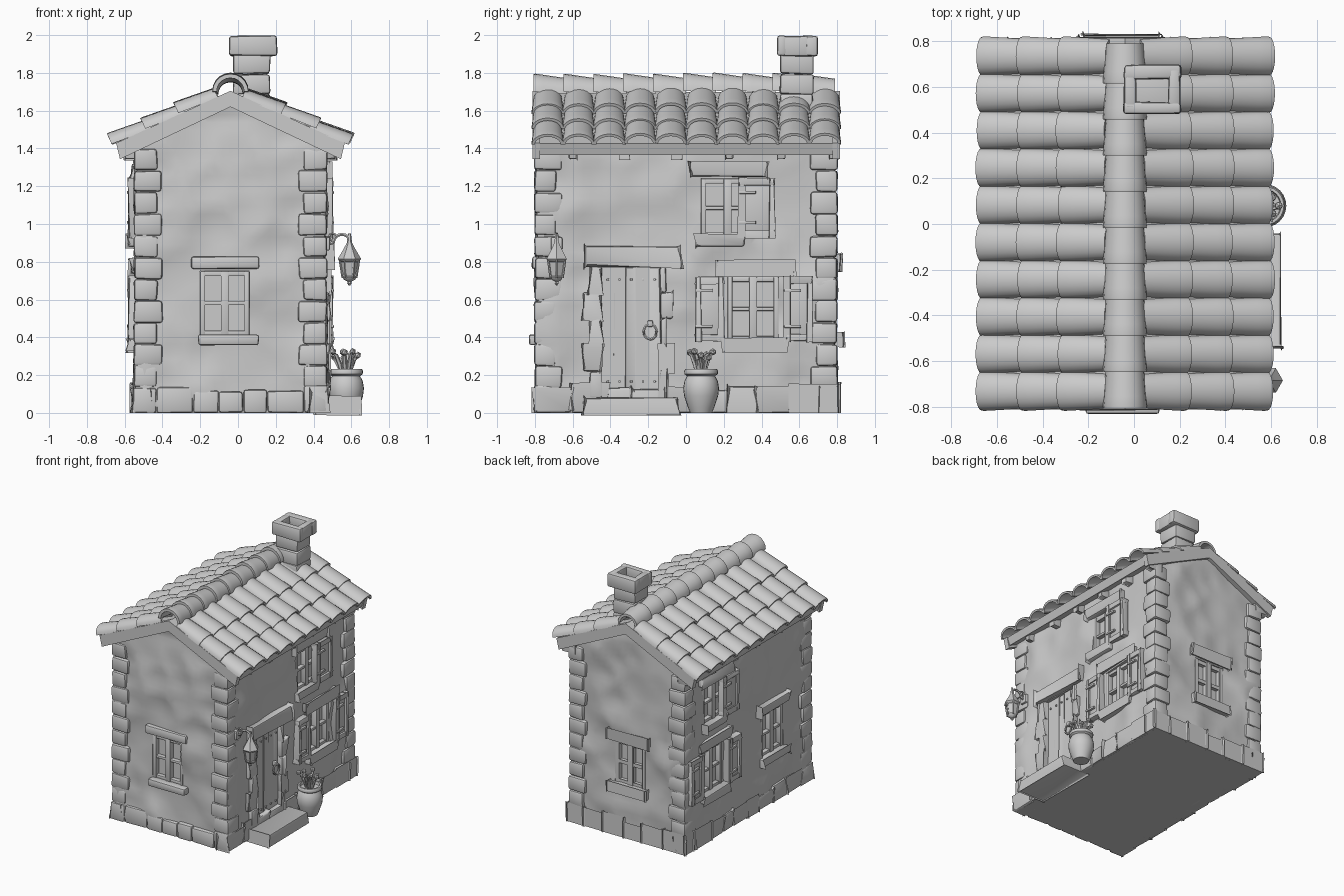
import bpy, bmesh, math, random
from math import pi, sin, cos
from mathutils import Matrix, Vector, noise

random.seed(4)
if "Cube" in bpy.data.objects:
    bpy.data.objects.remove(bpy.data.objects["Cube"])

mat = bpy.data.materials.new("clay_grey")
mat.use_nodes = True
mat.diffuse_color = (0.6, 0.6, 0.6, 1)
mat.node_tree.nodes["Principled BSDF"].inputs["Base Color"].default_value = (0.6, 0.6, 0.6, 1)

CX, HALF_X, HALF_Y = -0.04, 0.497, 0.785
PITCH = math.atan(0.27 / 0.59)
parts = []


def finish(bm, name):
    bmesh.ops.recalc_face_normals(bm, faces=bm.faces)
    me = bpy.data.meshes.new(name)
    bm.to_mesh(me)
    bm.free()
    me.materials.append(mat)
    ob = bpy.data.objects.new(name, me)
    bpy.context.collection.objects.link(ob)
    parts.append(ob)
    return ob


def box(bm, M, lo, hi, jit=0.0, bev=0.008):
    """Rounded, slightly uneven block between two corners."""
    lo, hi = Vector(lo), Vector(hi)
    vs = bmesh.ops.create_cube(bm, size=1)["verts"]
    for v in vs:
        p = (lo + hi) / 2 + Vector(a * b for a, b in zip(v.co, hi - lo))
        v.co = M @ (p + Vector(random.uniform(-jit, jit) for _ in range(3)))
    if bev:
        edges = list({e for v in vs for e in v.link_edges})
        bmesh.ops.bevel(bm, geom=edges, offset=bev, segments=2, profile=0.5,
                        affect='EDGES', clamp_overlap=True)


def prism(bm, pts, y0, y1):
    """Extrude an x-z outline along y."""
    face = bm.faces.new([bm.verts.new((x, y0, z)) for x, z in pts])
    new = bmesh.ops.extrude_face_region(bm, geom=[face])["geom"]
    for v in new:
        if isinstance(v, bmesh.types.BMVert):
            v.co.y = y1


def loft(bm, rings, closed=True, caps=True):
    """Skin a list of point rings."""
    rows = [[bm.verts.new(p) for p in r] for r in rings]
    n = len(rows[0])
    for a, b in zip(rows, rows[1:]):
        for i in range(n if closed else n - 1):
            j = (i + 1) % n
            bm.faces.new((a[i], a[j], b[j], b[i]))
    if caps:
        bm.faces.new(rows[0])
        bm.faces.new(rows[-1])


def lathe(bm, prof, x, y, n):
    loft(bm, [[(x + r * cos(2 * pi * i / n), y + r * sin(2 * pi * i / n), z)
               for i in range(n)] for r, z in prof])


def tube(bm, pts, r, n=6):
    """Tube through a list of points; r may taper along it."""
    pts = [Vector(p) for p in pts]
    rings = []
    for k, p in enumerate(pts):
        t = pts[min(k + 1, len(pts) - 1)] - pts[max(k - 1, 0)]
        q = t.to_track_quat('Z', 'Y')
        rk = r[k] if isinstance(r, list) else r
        rings.append([p + q @ Vector((rk * cos(2 * pi * i / n), rk * sin(2 * pi * i / n), 0))
                      for i in range(n)])
    loft(bm, rings)


def tile(bm, M, length, w, h, thick=0.016, n=10):
    """Barrel tile: hollow arch running along local x, flaring to the low end."""
    rings = []
    for t in (0, 0.3, 0.7, 0.94, 1):
        k = 0.86 + 0.14 * t - (0.03 if t == 1 else 0)
        ring = []
        for d, order in ((0, range(n + 1)), (thick, range(n, -1, -1))):
            for i in order:
                a = pi * i / n
                ring.append(M @ Vector((t * length, (w - d) * k * cos(a),
                                        (h - d) * k * sin(a) + 0.012 * t)))
        rings.append(ring)
    loft(bm, rings)


# Wall frames: local x runs along the wall, local -y points outward
def frame(x, y, deg):
    return Matrix.Translation((x, y, 0)) @ Matrix.Rotation(math.radians(deg), 4, 'Z')

FRONT, BACK = frame(0, -HALF_Y, 0), frame(0, HALF_Y, 180)
RIGHT, LEFT = frame(CX + HALF_X, 0, 90), frame(CX - HALF_X, 0, -90)

# Stone wall body with rounded, uneven relief
bm = bmesh.new()
prism(bm, [(CX - HALF_X, 0), (CX + HALF_X, 0), (CX + HALF_X, 1.43), (CX, 1.66),
           (CX - HALF_X, 1.43)], -HALF_Y, HALF_Y)
for axis, lo, hi in ((0, CX - HALF_X, CX + HALF_X), (1, -HALF_Y, HALF_Y), (2, 0, 1.66)):
    steps = int((hi - lo) / 0.04)
    for i in range(1, steps):
        no = Vector((0, 0, 0))
        no[axis] = 1
        bmesh.ops.bisect_plane(bm, geom=bm.verts[:] + bm.edges[:] + bm.faces[:],
                               plane_co=no * (lo + (hi - lo) * i / steps), plane_no=no)
bm.normal_update()
for v, nrm in [(v, v.normal.copy()) for v in bm.verts if 0.01 < v.co.z < 1.6]:
    near = noise.voronoi(v.co * 4.5)[0][0]
    patch = min(1, max(0, 0.6 + 1.5 * noise.noise(v.co * 2.2)))
    v.co += nrm * (0.014 - 0.04 * near * patch + 0.008 * noise.noise(v.co * 5))
bmesh.ops.triangulate(bm, faces=bm.faces[:])
walls = finish(bm, "walls")

cut, trim, joinery, shutters = (bmesh.new() for _ in range(4))


def window(M, u0, u1, z0, z1, lintel, sill, leaves=()):
    """Recessed four-pane window with lintel, sill and optional shutters."""
    box(cut, M, (u0, -0.1, z0), (u1, 0.06, z1), bev=0)
    box(trim, M, (lintel[0], -0.03, z1 + 0.01), (lintel[1], 0.03, z1 + 0.08), 0.004, 0.014)
    box(trim, M, (sill[0], -0.045, z0 - 0.05), (sill[1], 0.03, z0 + 0.005), 0.003, 0.012)
    box(joinery, M, (u0, 0.045, z0), (u1, 0.06, z1), bev=0)
    mid, zm, b = (u0 + u1) / 2, (z0 + z1) / 2, 0.026
    for a, c in ((u0, u0 + b), (u1 - b, u1), (mid - b / 2 - 0.008, mid + b / 2 + 0.008)):
        box(joinery, M, (a, 0.005, z0), (c, 0.05, z1), bev=0.004)
    for a, c in ((z0, z0 + b), (z1 - b, z1), (zm - 0.01, zm + 0.01)):
        box(joinery, M, (u0, 0.012, a), (u1, 0.05, c), bev=0.004)
    for a, c in leaves:
        box(shutters, M, (a + 0.01, -0.028, z0 + 0.01), (c - 0.01, 0.01, z1 - 0.01), bev=0.003)
        for p, q in ((a, a + 0.03), (c - 0.03, c)):
            box(shutters, M, (p, -0.042, z0), (q, 0.01, z1), 0.002, 0.005)
        for p in (z0, z1 - 0.035):
            box(shutters, M, (a, -0.042, p), (c, 0.01, p + 0.035), 0.002, 0.005)
        for p in (z0 + 0.07, z1 - 0.08):
            box(shutters, M, (a, -0.05, p), (a + 0.09, -0.03, p + 0.016), bev=0.003)


window(FRONT, -0.2, 0.06, 0.41, 0.75, (-0.25, 0.11), (-0.21, 0.11))
window(BACK, -0.07, 0.19, 0.41, 0.75, (-0.12, 0.24), (-0.11, 0.22))
window(RIGHT, 0.22, 0.49, 0.38, 0.72, (0.17, 0.57), (0.2, 0.53), ((0.05, 0.2), (0.52, 0.67)))
window(RIGHT, 0.08, 0.36, 0.93, 1.24, (0.02, 0.43), (0.05, 0.31), ((0.28, 0.47),))
window(LEFT, -0.58, -0.31, 0.38, 0.72, (-0.63, -0.23), (-0.6, -0.27),
       ((-0.75, -0.6), (-0.28, -0.13)))
window(LEFT, -0.55, -0.27, 0.93, 1.24, (-0.6, -0.2), (-0.57, -0.31), ((-0.35, -0.16),))
window(LEFT, 0.18, 0.45, 0.39, 0.73, (0.13, 0.5), (0.15, 0.48))

# Doorway: opening, stone surround, lintel and step
box(cut, RIGHT, (-0.45, -0.1, 0.08), (-0.13, 0.06, 0.77), bev=0)
box(trim, RIGHT, (-0.54, -0.04, 0.775), (-0.03, 0.03, 0.88), 0.004, 0.015)
box(trim, RIGHT, (-0.54, -0.185, 0), (-0.04, 0.05, 0.08), 0.004, 0.012)
for i in range(5):
    z, w = 0.08 + i * 0.139, 0.1 if i % 2 else 0.065
    box(trim, RIGHT, (-0.445 - w, -0.025, z), (-0.445, 0.05, z + 0.139), 0.004, 0.012)
    box(trim, RIGHT, (-0.135, -0.025, z), (-0.17 + w, 0.05, z + 0.139), 0.004, 0.012)
finish(trim, "stone_trim")
finish(joinery, "window_frames")
finish(shutters, "shutters")

# Cut the recesses into the walls
cutter = finish(cut, "opening_cutter")
cutter.hide_render = True
mod = walls.modifiers.new("openings", 'BOOLEAN')
mod.operation, mod.solver, mod.object = 'DIFFERENCE', 'EXACT', cutter
mod.use_self = True
bpy.context.view_layer.objects.active = walls
bpy.ops.object.modifier_apply(modifier="openings")
parts.remove(cutter)
bpy.data.objects.remove(cutter)

# Plank door with studs and a ring handle
bm = bmesh.new()
for i in range(5):
    u = -0.445 + i * 0.062
    box(bm, RIGHT, (u, 0.012, 0.08), (u + 0.062, 0.06, 0.77), 0.002, 0.007)
    for z in (0.16, 0.7):
        box(bm, RIGHT, (u + 0.025, 0.002, z), (u + 0.037, 0.02, z + 0.012), bev=0.003)
finish(bm, "door")
bm = bmesh.new()
tube(bm, [RIGHT @ Vector((-0.19 + 0.034 * sin(a * pi / 8), -0.012, 0.43 + 0.04 * cos(a * pi / 8)))
          for a in range(17)], 0.008)
box(bm, RIGHT, (-0.205, -0.02, 0.455), (-0.175, 0.02, 0.49))
finish(bm, "door_handle")

# Corner stones and footing course
bm = bmesh.new()
for sx in (-1, 1):
    for sy in (-1, 1):
        for i in range(11):
            z = 0.135 + i * 0.115
            a, b = (0.15, 0.115) if i % 2 else (0.125, 0.145)
            x, y = CX + sx * 0.511, sy * 0.802
            box(bm, Matrix(), (min(x, x - sx * a), min(y, y - sy * b), z),
                (max(x, x - sx * a), max(y, y - sy * b), z + 0.113), 0.005, 0.016)
finish(bm, "corner_stones")
bm = bmesh.new()
for M, u0, u1 in ((FRONT, -0.557, 0.477), (BACK, -0.477, 0.557), (RIGHT, -0.805, 0.805),
                  (LEFT, -0.805, 0.805)):
    u = u0
    while u < u1:
        e = u + random.uniform(0.12, 0.2)
        e = u1 if u1 - e < 0.1 else e
        box(bm, M, (u, -0.02, 0), (e - 0.002, 0.08, random.uniform(0.11, 0.15)), 0.003, 0.014)
        u = e
for v in bm.verts:
    v.co.z = max(v.co.z, 0)
finish(bm, "footing_stones")

# Roof deck, gable boards and rafter ends
bm = bmesh.new()
def chevron(top, thick, reach, y0, y1):
    drop = reach * math.tan(PITCH)
    prism(bm, [(CX, top), (CX + reach, top - drop), (CX + reach - 0.02, top - drop - thick),
               (CX, top - thick), (CX - reach + 0.02, top - drop - thick),
               (CX - reach, top - drop)], y0, y1)
chevron(1.70, 0.06, 0.6, -0.79, 0.8)
for y in (-0.812, 0.775):
    chevron(1.705, 0.085, 0.605, y, y + 0.04)
finish(bm, "roof_deck")
bm = bmesh.new()
for M in (LEFT, RIGHT):
    for i in range(6):
        u = -0.6 + i * 0.276
        u = u if M is RIGHT else -u
        box(bm, M, (u - 0.023, -0.06, 1.345), (u + 0.023, 0.05, 1.43), 0.002, 0.007)
finish(bm, "rafter_ends")

# Barrel tiles on both slopes
bm = bmesh.new()
for side in (0, pi):
    for col in range(10):
        for row in range(3):
            wob = random.uniform(-0.006, 0.006)
            M = (Matrix.Translation((CX, -0.732 + col * 0.163, 1.697 + wob))
                 @ Matrix.Rotation(side, 4, 'Z') @ Matrix.Rotation(PITCH, 4, 'Y')
                 @ Matrix.Translation((0.07 + row * 0.195 + wob, 0, 0)))
            tile(bm, M, 0.225, 0.087, 0.062)
finish(bm, "roof_tiles")
bm = bmesh.new()
for i in range(10):
    M = (Matrix.Translation((CX, 0.79 - i * 0.158, 1.69 + random.uniform(-0.005, 0.005)))
         @ Matrix.Rotation(-pi / 2, 4, 'Z'))
    tile(bm, M, 0.175, 0.097, 0.096, 0.022)
finish(bm, "ridge_tiles")

# Chimney with a hollow cap
bm = bmesh.new()
for i in range(3):
    box(bm, Matrix(), (-0.025, 0.5, 1.58 + i * 0.107), (0.17, 0.675, 1.687 + i * 0.107), 0.005, 0.014)
for lo, hi in (((-0.045, 0.48), (0.205, 0.535)), ((-0.045, 0.635), (0.205, 0.695)),
               ((-0.045, 0.5), (0.01, 0.68)), ((0.15, 0.5), (0.205, 0.68))):
    box(bm, Matrix(), (*lo, 1.89), (*hi, 1.995), 0.004, 0.014)
finish(bm, "chimney")

# Hanging lantern on a curled bracket
bm = bmesh.new()
LX, LY = 0.59, -0.685
tube(bm, [(0.47, LY, 0.89), (0.5, LY, 0.9)]
     + [(0.55 - 0.045 * cos(a * pi / 8), LY, 0.9 + 0.045 * sin(a * pi / 8)) for a in range(9)], 0.009)
tube(bm, [(0.5 + 0.02 * cos(a * pi / 4), LY, 0.93 + 0.02 * sin(a * pi / 4)) for a in range(8)], 0.007)
box(bm, RIGHT, (LY - 0.03, -0.03, 0.86), (LY + 0.03, 0.02, 0.93))
lathe(bm, [(0.008, 0.95), (0.014, 0.9), (0.03, 0.87), (0.062, 0.815), (0.055, 0.805),
           (0.046, 0.8), (0.032, 0.725), (0.038, 0.72), (0.03, 0.705), (0.01, 0.695),
           (0.012, 0.685), (0.004, 0.675)], LX, LY, 6)
for i in range(6):
    a = i * pi / 3
    tube(bm, [(LX + r * cos(a), LY + r * sin(a), z) for r, z in ((0.052, 0.81), (0.037, 0.715))], 0.006)
finish(bm, "wall_lantern")

# Flower pot and plant
bm = bmesh.new()
PX, PY = 0.572, 0.08
lathe(bm, [(0.058, 0), (0.07, 0.03), (0.09, 0.09), (0.095, 0.13), (0.088, 0.17), (0.074, 0.195),
           (0.088, 0.205), (0.09, 0.222), (0.084, 0.232), (0.072, 0.232), (0.068, 0.21)], PX, PY, 24)
finish(bm, "flower_pot")
bm = bmesh.new()
for i in range(20):
    a, r, h = i * 2.4, random.uniform(0.03, 0.085), random.uniform(0.07, 0.12)
    pts = [(PX + k * r * cos(a), PY + k * r * sin(a), 0.205 + z * h)
           for k, z in ((0.3, 0), (0.5, 0.5), (0.75, 0.9), (1, 1))]
    tube(bm, pts, [0.008, 0.012, 0.01, 0.003], 5)
    if i % 3 == 0:
        bmesh.ops.create_icosphere(bm, subdivisions=1, radius=0.019,
                                   matrix=Matrix.Translation(Vector(pts[-1]) + Vector((0, 0, 0.008))))
finish(bm, "potted_plant")

# Smooth rounded surfaces, keep hard edges
bpy.ops.object.select_all(action='DESELECT')
for ob in parts:
    ob.select_set(True)
bpy.context.view_layer.objects.active = walls
bpy.ops.object.shade_smooth_by_angle(angle=math.radians(40))
